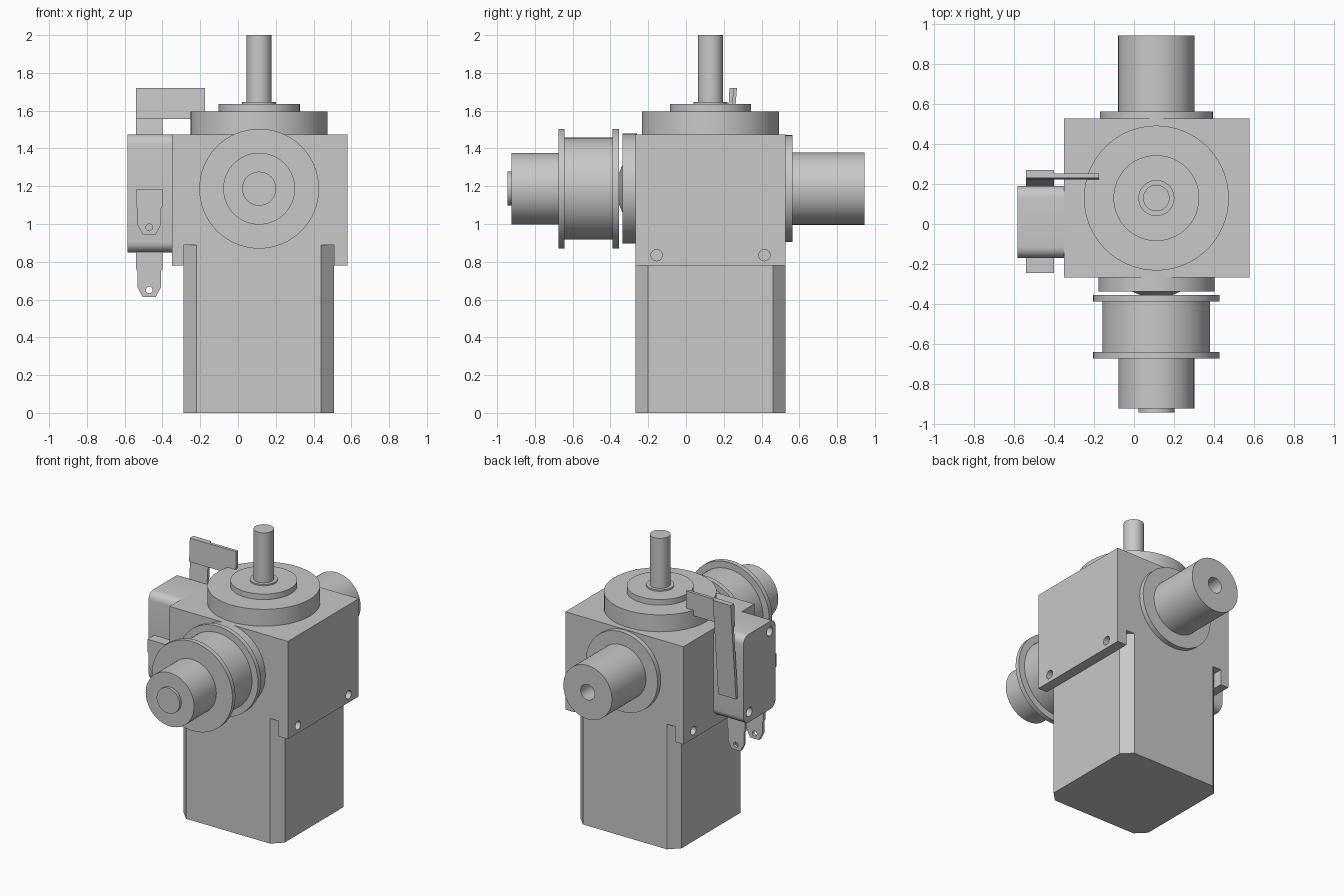
import bpy
import bmesh
from math import cos, sin, pi, radians
from mathutils import Vector, Matrix

cube = bpy.data.objects.get("Cube")
if cube:
    bpy.data.objects.remove(cube, do_unlink=True)

grey = bpy.data.materials.new("machine_grey")
grey.use_nodes = True
grey.diffuse_color = (0.58, 0.58, 0.58, 1)
grey.node_tree.nodes["Principled BSDF"].inputs["Base Color"].default_value = grey.diffuse_color

CX, CY, CZ = 0.112, 0.13, 1.187      # shared shaft axes
AXES = {"x": lambda u, v, w: (w, u, v),
        "y": lambda u, v, w: (u, w, v),
        "z": lambda u, v, w: (u, v, w)}


def finish(name, bm):
    bmesh.ops.recalc_face_normals(bm, faces=bm.faces)
    mesh = bpy.data.meshes.new(name)
    bm.to_mesh(mesh)
    bm.free()
    obj = bpy.data.objects.new(name, mesh)
    bpy.context.collection.objects.link(obj)
    mesh.materials.append(grey)
    return obj


def smooth(obj):
    bpy.ops.object.select_all(action="DESELECT")
    obj.select_set(True)
    bpy.context.view_layer.objects.active = obj
    bpy.ops.object.shade_smooth_by_angle(angle=radians(30))


def prism(name, outline, axis, low, high):
    """Extrude a flat outline along an axis."""
    bm = bmesh.new()
    place = AXES[axis]
    base = bm.faces.new([bm.verts.new(place(u, v, low)) for u, v in outline])
    new = bmesh.ops.extrude_face_region(bm, geom=[base])["geom"]
    shift = Vector(place(0, 0, high - low))
    bmesh.ops.translate(bm, vec=shift, verts=[g for g in new if isinstance(g, bmesh.types.BMVert)])
    return finish(name, bm)


def rect(u0, u1, v0, v1):
    return [(u0, v0), (u1, v0), (u1, v1), (u0, v1)]


def circle(u, v, r, n=24):
    return [(u + r * cos(2 * pi * i / n), v + r * sin(2 * pi * i / n)) for i in range(n)]


def rounded(u0, u1, v0, v1, r, n=6):
    corners = [(u1 - r, v1 - r), (u0 + r, v1 - r), (u0 + r, v0 + r), (u1 - r, v0 + r)]
    return [(u + r * cos((k + i / n) * pi / 2), v + r * sin((k + i / n) * pi / 2))
            for k, (u, v) in enumerate(corners) for i in range(n + 1)]


def lathe(name, profile, axis):
    """Spin (radius, position) points about the vertical or the cross shaft axis."""
    bm = bmesh.new()
    centre = Vector((CX, CY, 0)) if axis == "z" else Vector((CX, 0, CZ))
    direction = Vector(AXES[axis](0, 0, 1))
    verts = [bm.verts.new(centre + Vector((r, 0, 0)) + direction * t) for r, t in profile]
    edges = [bm.edges.new(pair) for pair in zip(verts, verts[1:])]
    bmesh.ops.spin(bm, geom=verts + edges, cent=centre, axis=direction,
                   angle=2 * pi, steps=64, use_duplicate=False)
    bmesh.ops.remove_doubles(bm, verts=bm.verts, dist=1e-5)
    obj = finish(name, bm)
    smooth(obj)
    return obj


def cut(obj, cutters):
    for cutter in cutters:
        cutter.hide_render = True
        mod = obj.modifiers.new("cut", "BOOLEAN")
        mod.operation, mod.solver, mod.object = "DIFFERENCE", "EXACT", cutter
        bpy.context.view_layer.objects.active = obj
        bpy.ops.object.modifier_apply(modifier=mod.name)
        bpy.data.objects.remove(cutter, do_unlink=True)
    smooth(obj)


# Motor: square column with chamfered corners
H, C = 0.398, 0.068
mx, my = 0.11, CY
outline = []
for sx, sy in ((1, 1), (-1, 1), (-1, -1), (1, -1)):
    pair = [(mx + sx * H, my + sy * (H - C)), (mx + sx * (H - C), my + sy * H)]
    outline += pair if sx * sy > 0 else pair[::-1]
prism("motor", outline, "z", 0, 0.78)

# Gear housing, with corner slots over the motor chamfers and side screw holes
housing = prism("gear_housing", rect(-0.35, 0.58, my - H, my + H), "z", 0.78, 1.475)
cutters = []
for sx in (-1, 1):
    for sy in (-1, 1):
        slot = [(H - C, H), (H, H - C), (H, 0.5), (H - C, 0.5)]
        cutters.append(prism("slot_cutter", [(mx + sx * u, my + sy * v) for u, v in slot],
                             "z", 0.7, 0.89))
    for y in (-0.155, 0.415):
        face = 0.58 if sx > 0 else -0.35
        cutters.append(prism("hole_cutter", circle(y, 0.835, 0.03), "x",
                             face - 0.05, face + 0.05))
cut(housing, cutters)

# Top flange and upright shaft
lathe("top_flange", [(0, 1.47), (0.363, 1.47), (0.363, 1.595), (0.215, 1.595),
                     (0.215, 1.635), (0.09, 1.635), (0.09, 1.645), (0, 1.645)], "z")
lathe("upright_shaft", [(0, 1.64), (0.066, 1.64), (0.066, 2), (0, 2)], "z")

# Front bearing cover, pulley and shaft end
lathe("front_cover", [(0, -0.26), (0.291, -0.26), (0.291, -0.337), (0.125, -0.337),
                      (0.07, -0.36), (0, -0.36)], "y")
lathe("pulley", [(0, -0.355), (0.317, -0.355), (0.317, -0.388), (0.27, -0.388),
                 (0.27, -0.642), (0.317, -0.642), (0.317, -0.675), (0.19, -0.675),
                 (0.19, -0.925), (0, -0.925)], "y")
lathe("front_shaft_end", [(0, -0.92), (0.09, -0.92), (0.09, -0.945), (0, -0.945)], "y")

# Rear cover and bored output shaft
lathe("rear_cover", [(0, 0.52), (0.283, 0.52), (0.283, 0.563), (0, 0.563)], "y")
lathe("rear_shaft", [(0, 0.56), (0.191, 0.56), (0.191, 0.945), (0.055, 0.945),
                     (0.055, 0.7), (0, 0.7)], "y")

# Limit switch body with two mounting holes
body = prism("switch_body", rounded(-0.17, 0.19, 0.85, 1.475, 0.055), "x", -0.585, -0.349)
cut(body, [prism("hole_cutter", circle(y, z, 0.032), "x", -0.7, -0.45)
           for y, z in ((-0.105, 1.405), (0.125, 0.92))])

# Switch terminals: tapered blades with an eyelet
TX = -0.47


def terminal(name, y, top):
    half = [(0.07, 0), (0.07, -0.09), (0.062, -0.1), (0.062, -0.185), (0.035, -0.237)]
    shape = half + [(-u, v) for u, v in reversed(half)]
    blade = prism(name, [(TX + u, top + v) for u, v in shape], "y", y - 0.011, y + 0.011)
    cut(blade, [prism("eyelet_cutter", circle(TX, top - 0.2, 0.018, 16), "y",
                      y - 0.1, y + 0.1)])


terminal("rear_terminal", 0.1, 0.851)
terminal("middle_terminal", -0.11, 0.851)
terminal("front_terminal", -0.234, 1.182)
prism("front_terminal_bend", rect(-0.223, -0.165, 1.16, 1.182), "x", TX - 0.07, TX + 0.07)

# Switch lever: leaning strip and cross arm
prism("lever_strip", [(0.188, 1.03), (0.21, 1.03), (0.27, 1.72), (0.248, 1.72)],
      "x", TX - 0.07, TX + 0.07)
prism("lever_arm", [(0.222, 1.555), (0.245, 1.555), (0.252, 1.72), (0.23, 1.72)],
      "x", TX - 0.07, -0.175)
